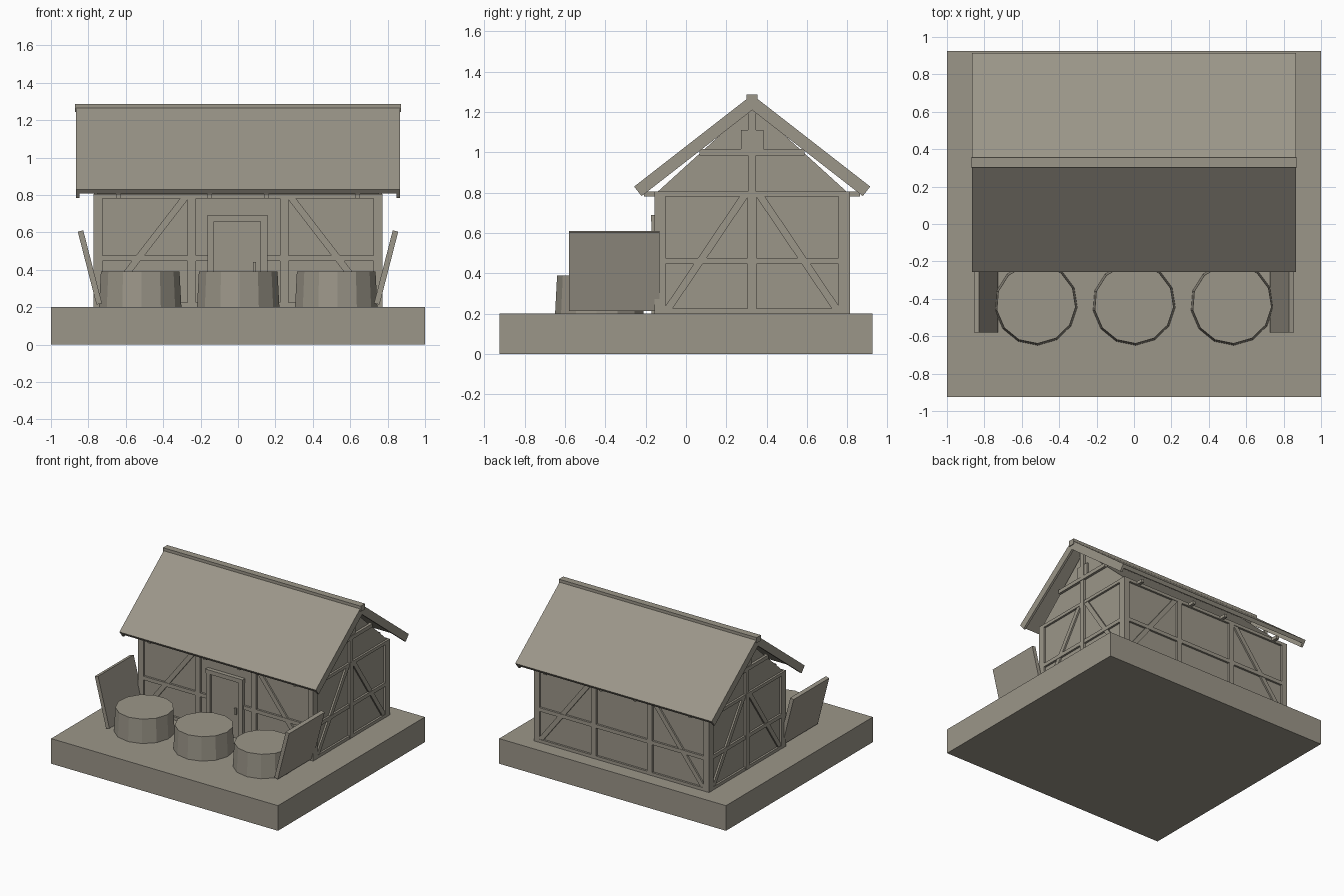
import bpy
from math import hypot
from mathutils import Vector, Matrix
import bmesh

old = bpy.data.objects.get("Cube")
if old:
    bpy.data.objects.remove(old, do_unlink=True)

COLOR = (0.33, 0.305, 0.25, 1)
mat = bpy.data.materials.new("warm grey")
mat.use_nodes = True
mat.diffuse_color = COLOR
mat.node_tree.nodes["Principled BSDF"].inputs["Base Color"].default_value = COLOR


def finish(name, bm):
    bmesh.ops.recalc_face_normals(bm, faces=bm.faces[:])
    mesh = bpy.data.meshes.new(name)
    bm.to_mesh(mesh)
    bm.free()
    mesh.materials.append(mat)
    obj = bpy.data.objects.new(name, mesh)
    bpy.context.collection.objects.link(obj)
    return obj


def prism(bm, outline, place, d0, d1):
    """Extrude a flat outline between depths d0 and d1; place maps (u, v, d) to space."""
    ends = [[bm.verts.new(place(u, v, d)) for u, v in outline] for d in (d0, d1)]
    n = len(outline)
    bm.faces.new(ends[0])
    bm.faces.new(ends[1][::-1])
    for i in range(n):
        j = (i + 1) % n
        bm.faces.new((ends[0][i], ends[0][j], ends[1][j], ends[1][i]))


def rect(u0, u1, v0, v1):
    return [(u0, v0), (u1, v0), (u1, v1), (u0, v1)]


def strip(a, b, width):
    """Outline of a slanted timber running from a to b."""
    dx, dy = b[0] - a[0], b[1] - a[1]
    k = width / 2 / hypot(dx, dy)
    nx, ny = -dy * k, dx * k
    return [(a[0] + nx, a[1] + ny), (b[0] + nx, b[1] + ny),
            (b[0] - nx, b[1] - ny), (a[0] - nx, a[1] - ny)]


def along_x(u, v, d):
    return Vector((d, u, v))


def solid(name, outline, d0, d1, place=along_x):
    bm = bmesh.new()
    prism(bm, outline, place, d0, d1)
    return finish(name, bm)


def box(name, x0, x1, y0, y1, z0, z1):
    return solid(name, rect(y0, y1, z0, z1), x0, x1)


GROUND, EAVE, MID = 0.2, 0.805, 0.328
HX, HY = 0.755, 0.468          # half size of the plaster walls
PROUD = 0.016                  # how far timbers stand out

# Ground slab and plaster walls with gables
box("ground_slab", -1, 1, -0.925, 0.925, 0, GROUND)
solid("walls", [(MID - HY, GROUND), (MID + HY, GROUND), (MID + HY, EAVE),
                (MID, 1.23), (MID - HY, EAVE)], -HX, HX)

# Corner posts
for sx in (-1, 1):
    for sy in (-1, 1):
        xs = sorted((sx * 0.725, sx * 0.772))
        ys = sorted((MID + sy * 0.429, MID + sy * 0.484))
        box(f"corner_post_{'left' if sx > 0 else 'right'}_{'back' if sy > 0 else 'front'}",
            *xs, *ys, GROUND, EAVE)


def timber_frame(name, place, half, studs, brace, door=False):
    bm = bmesh.new()
    # Sill, middle rail and top plate
    for z0, z1 in ((GROUND, 0.225), (0.447, 0.477), (0.78, EAVE)):
        if door and z0 < 0.7:
            prism(bm, rect(-half, -0.15, z0, z1), place, -0.01, PROUD)
            prism(bm, rect(0.15, half, z0, z1), place, -0.01, PROUD)
        else:
            prism(bm, rect(-half, half, z0, z1), place, -0.01, PROUD)
    for u in studs:
        prism(bm, rect(u - 0.022, u + 0.022, GROUND, EAVE), place, -0.01, PROUD + 0.001)
    # Mirrored diagonal braces
    for s in (-1, 1):
        prism(bm, strip((s * (half - 0.01), 0.22), (s * brace, 0.79), 0.036),
              place, -0.01, PROUD - 0.003)
    return finish(name, bm)


timber_frame("front_timber_frame", lambda u, v, d: Vector((u, MID - HY - d, v)),
             0.73, (-0.247, 0.247), 0.28, door=True)
timber_frame("back_timber_frame", lambda u, v, d: Vector((u, MID + HY + d, v)),
             0.73, (-0.247, 0.247), 0.28)

for side, s in (("left", 1), ("right", -1)):
    def gable(u, v, d, s=s):
        return Vector((s * (HX + d), MID + u, v))
    timber_frame(f"{side}_timber_frame", gable, 0.43, (0,), 0.035)
    # Gable king post, collar beam and block
    bm = bmesh.new()
    prism(bm, rect(-0.02, 0.02, EAVE, 1.225), gable, -0.01, PROUD)
    prism(bm, rect(-0.26, 0.26, 0.985, 1.015), gable, -0.01, PROUD + 0.004)
    prism(bm, rect(-0.055, 0.055, 1.015, 1.11), gable, -0.01, PROUD - 0.003)
    finish(f"{side}_gable_timbers", bm)

# Tie beams showing under the eaves
for i, x in enumerate((-0.64, -0.15, 0.15, 0.64)):
    box(f"tie_beam_{i + 1}", x - 0.012, x + 0.012, MID - 0.535, MID + 0.535, 0.78, EAVE)

# Roof panels with deeper barge boards at both ends
TOP, LOW = (0, 1.285), (0.585, 0.83)
for side, s in (("front", -1), ("back", 1)):
    def slope(thick, s=s):
        nx, nz = -0.614 * thick, -0.789 * thick
        return [(MID + s * TOP[0], TOP[1]), (MID + s * LOW[0], LOW[1]),
                (MID + s * (LOW[0] + nx), LOW[1] + nz),
                (MID, TOP[1] - thick / 0.789)]
    solid(f"{side}_roof_panel", slope(0.03), -0.86, 0.86)
    for x in (-0.857, 0.857):
        solid(f"{side}_barge_board", slope(0.06), x - 0.009, x + 0.009)
box("ridge_cap", -0.872, 0.872, MID - 0.027, MID + 0.027, 1.243, 1.287)

# Door with frame, header and handle
FRONT = MID - HY
box("door", -0.135, 0.125, FRONT - 0.012, FRONT + 0.01, GROUND, 0.66)
for s in (-1, 1):
    x = s * 0.142 - 0.003
    box("door_jamb", x - 0.018, x + 0.018, FRONT - 0.03, FRONT + 0.01, GROUND, 0.66)
box("door_header", -0.167, 0.161, FRONT - 0.033, FRONT + 0.01, 0.657, 0.69)
box("door_handle", 0.08, 0.096, FRONT - 0.025, FRONT, 0.39, 0.44)

# Round tubs in front of the house
for i, x in enumerate((-0.524, 0, 0.524)):
    bm = bmesh.new()
    bmesh.ops.create_cone(bm, cap_ends=True, segments=13, radius1=0.222, radius2=0.212,
                          depth=0.19, matrix=Matrix.Translation((x, -0.427, 0.295))
                          @ Matrix.Rotation(-1.65, 4, "Z"))
    finish(f"tub_{i + 1}", bm)

# Boards leaning outwards beside the tubs
for side, s in (("left", 1), ("right", -1)):
    solid(f"{side}_leaning_board", strip((s * 0.742, 0.217), (s * 0.842, 0.607), 0.03),
          -0.58, -0.132, place=lambda u, v, d: Vector((u, d, v)))
